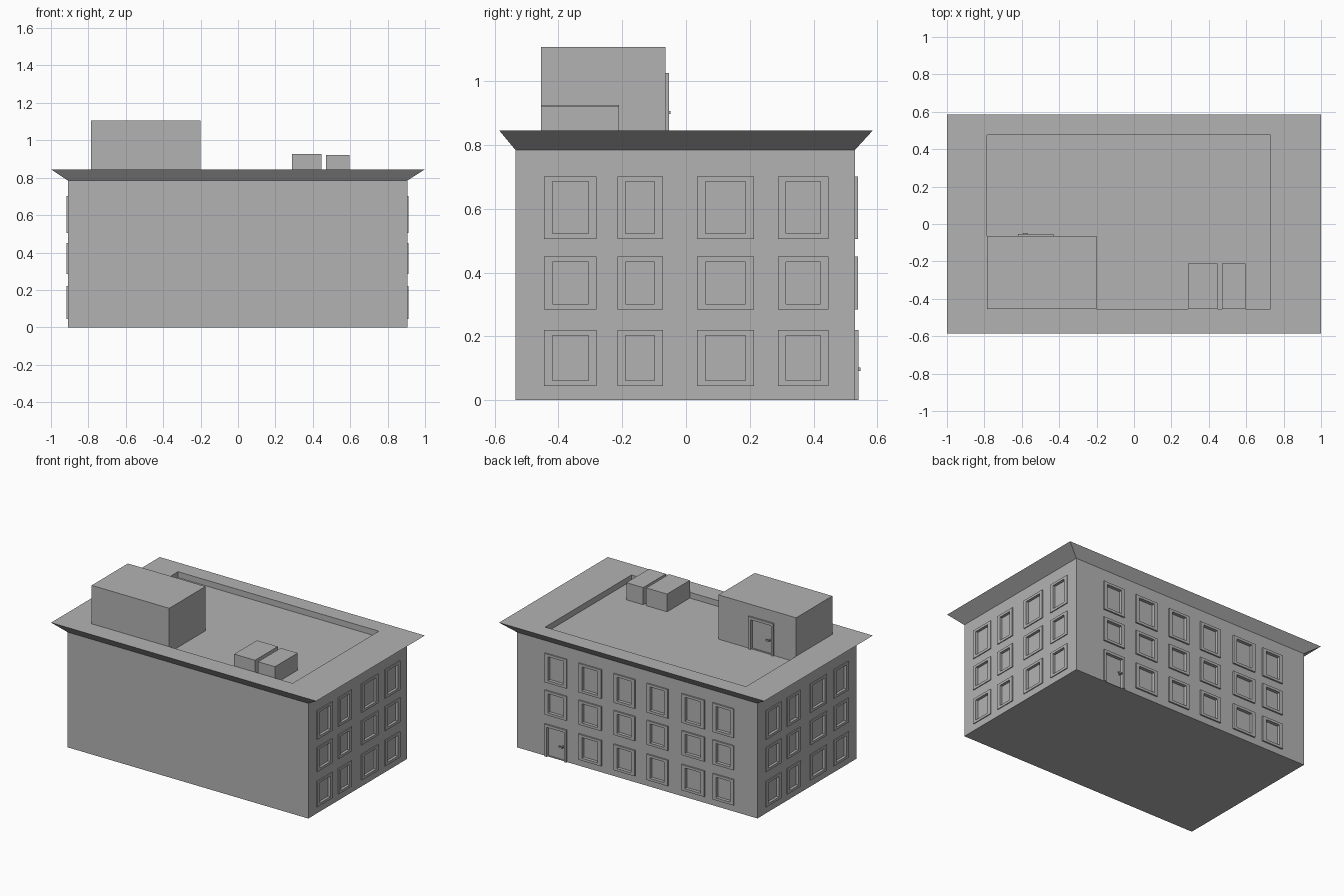
import bpy, bmesh

if "Cube" in bpy.data.objects:
    bpy.data.objects.remove(bpy.data.objects["Cube"])

grey = bpy.data.materials.new("plain grey")
grey.diffuse_color = (0.45, 0.45, 0.45, 1)
grey.use_nodes = True
grey.node_tree.nodes["Principled BSDF"].inputs["Base Color"].default_value = grey.diffuse_color


def finish(name, bm):
    bmesh.ops.recalc_face_normals(bm, faces=bm.faces)
    mesh = bpy.data.meshes.new(name)
    bm.to_mesh(mesh)
    bm.free()
    mesh.materials.append(grey)
    ob = bpy.data.objects.new(name, mesh)
    bpy.context.collection.objects.link(ob)
    return ob


def rings(bm, levels):
    """Stack rectangles (x0, x1, y0, y1, z) into a closed skin."""
    loops = [[bm.verts.new(p) for p in ((a, c, z), (b, c, z), (b, d, z), (a, d, z))]
             for a, b, c, d, z in levels]
    for lo, hi in zip(loops, loops[1:]):
        for i in range(4):
            j = (i + 1) % 4
            bm.faces.new((lo[i], lo[j], hi[j], hi[i]))
    bm.faces.new(loops[0][::-1])
    bm.faces.new(loops[-1])


def box(bm, x0, x1, y0, y1, z0, z1):
    x0, x1 = sorted((x0, x1))
    y0, y1 = sorted((y0, y1))
    rings(bm, [(x0, x1, y0, y1, z0), (x0, x1, y0, y1, z1)])


# Each wall maps (along, outward, up) to world space
WALLS = {
    "back": lambda u, d, z: (u, 0.53 + d, z),
    "right": lambda u, d, z: (0.905 + d, u, z),
    "left": lambda u, d, z: (-0.91 - d, u, z),
    "hut": lambda u, d, z: (u, -0.065 + d, z),
}


def wall_box(bm, wall, u0, u1, d0, d1, z0, z1):
    a, b = WALLS[wall](u0, d0, z0), WALLS[wall](u1, d1, z1)
    box(bm, a[0], b[0], a[1], b[1], z0, z1)


def trim(bm, wall, outer, inner, proud, closed=True):
    """Strip between two outlines, standing proud of the wall."""
    at = WALLS[wall]
    sets = [[bm.verts.new(at(u, d, z)) for u, z in line]
            for line in (outer, inner) for d in (-0.002, proud)]
    ob, of, ib, inf = sets
    n = len(outer)
    for i in range(n if closed else n - 1):
        j = (i + 1) % n
        for p, q in ((of, inf), (ob, of), (inf, ib), (ib, ob)):
            bm.faces.new((p[i], p[j], q[j], q[i]))
    if not closed:
        for i in (0, n - 1):
            bm.faces.new((ob[i], of[i], inf[i], ib[i]))


def window(frames, cuts, wall, u0, u1, z0, z1, proud):
    t, s = 0.026, 0.017
    v0, v1, y0, y1 = u0 + t, u1 - t, z0 + s, z1 - s
    trim(frames, wall, [(u0, z0), (u1, z0), (u1, z1), (u0, z1)],
         [(v0, y0), (v1, y0), (v1, y1), (v0, y1)], proud)
    wall_box(cuts, wall, v0, v1, -0.012, 0.03, y0, y1)


def door(prefix, cuts, wall, u0, u1, z0, z1):
    t = 0.018
    bm = bmesh.new()
    trim(bm, wall, [(u0, z0), (u0, z1), (u1, z1), (u1, z0)],
         [(u0 + t, z0), (u0 + t, z1 - t), (u1 - t, z1 - t), (u1 - t, z0)], 0.011, False)
    finish(prefix + "_door_frame", bm)
    wall_box(cuts, wall, u0 + t, u1 - t, -0.01, 0.03, z0 + 0.003, z1 - t)
    # Handle: stem and lever
    bm = bmesh.new()
    zc = z0 + 0.44 * (z1 - z0)
    wall_box(bm, wall, u0 + 0.028, u0 + 0.036, -0.011, 0.01, zc - 0.004, zc + 0.004)
    wall_box(bm, wall, u0 + 0.026, u0 + 0.054, 0.01, 0.017, zc - 0.005, zc + 0.005)
    finish(prefix + "_door_handle", bm)


def carve(ob, cuts, name):
    cutter = finish(name, cuts)
    cutter.hide_render = True
    cutter.hide_viewport = True
    mod = ob.modifiers.new("openings", 'BOOLEAN')
    mod.operation = 'DIFFERENCE'
    mod.solver = 'EXACT'
    mod.object = cutter


FLOOR = 0.805

# Main block with flared cornice and sunken roof
bm = bmesh.new()
rings(bm, [(-0.91, 0.905, -0.535, 0.53, 0), (-0.91, 0.905, -0.535, 0.53, 0.785),
           (-1, 1, -0.585, 0.585, 0.845), (-0.785, 0.73, -0.455, 0.475, 0.845),
           (-0.785, 0.73, -0.455, 0.475, FLOOR)])
body = finish("building_body", bm)

# Windows in three storeys on the back and both ends
rows = [(0.045, 0.22), (0.285, 0.45), (0.505, 0.702)]
back_cols = [(0.525, 0.69), (0.264, 0.434), (0.01, 0.17),
             (-0.24, -0.08), (-0.515, -0.343), (-0.735, -0.577)]
end_cols = [(-0.445, -0.28), (-0.215, -0.072), (0.035, 0.213), (0.288, 0.447)]
columns = {"back": back_cols, "right": end_cols,
           "left": [(-b, -a) for a, b in end_cols]}
cuts = bmesh.new()
for wall, cols in columns.items():
    frames = bmesh.new()
    for r, (z0, z1) in enumerate(rows):
        for c, (u0, u1) in enumerate(cols):
            if wall == "back" and r == 0 and c == 0:
                continue  # the entrance takes this bay
            window(frames, cuts, wall, u0, u1, z0, z1, 0.01 if wall == "back" else 0.006)
    finish(wall + "_window_frames", frames)

# Entrance
door("entrance", cuts, "back", 0.525, 0.69, 0, 0.22)
carve(body, cuts, "opening_cutter")

# Stair hut on the roof with its door
bm = bmesh.new()
box(bm, -0.785, -0.2, -0.455, -0.065, FLOOR, 1.107)
hut = finish("stair_hut", bm)
cuts = bmesh.new()
door("hut", cuts, "hut", -0.62, -0.43, FLOOR, 1.026)
carve(hut, cuts, "hut_door_cutter")

# Pair of roof vent boxes
for name, x0, x1, top in (("vent_box_left", 0.29, 0.447, 0.926),
                          ("vent_box_right", 0.47, 0.597, 0.922)):
    bm = bmesh.new()
    box(bm, x0, x1, -0.455, -0.21, FLOOR, top)
    finish(name, bm)
